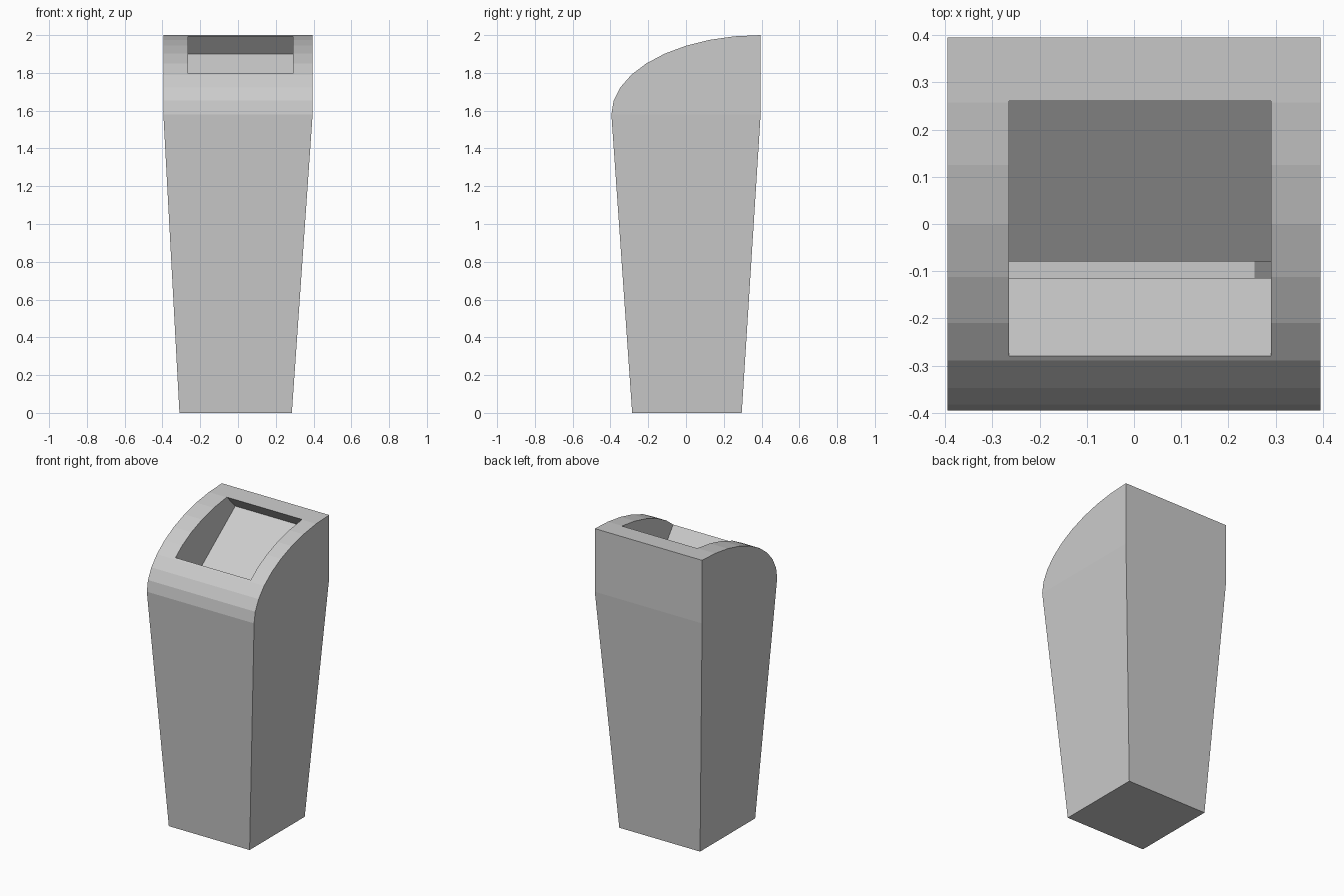
import bpy, bmesh
from math import sin, cos, radians

cube = bpy.data.objects.get("Cube")
if cube:
    bpy.data.objects.remove(cube, do_unlink=True)

grey = bpy.data.materials.new("plain grey")
grey.use_nodes = True
colour = (0.6, 0.6, 0.6, 1)
grey.diffuse_color = colour
grey.node_tree.nodes["Principled BSDF"].inputs["Base Color"].default_value = colour

RIM = 1.58     # height where the lid meets the bin
HALF = 0.395   # half width of the rim
WALL = 0.03


def finish(name, bm):
    bmesh.ops.recalc_face_normals(bm, faces=bm.faces)
    mesh = bpy.data.meshes.new(name)
    bm.to_mesh(mesh)
    bm.free()
    mesh.materials.append(grey)
    obj = bpy.data.objects.new(name, mesh)
    bpy.context.collection.objects.link(obj)
    return obj


def prism(name, profile, x0, x1):
    """Extrude a (y, z) profile along x."""
    bm = bmesh.new()
    face = bm.faces.new([bm.verts.new((x0, y, z)) for y, z in profile])
    side = bmesh.ops.extrude_face_region(bm, geom=[face])["geom"]
    moved = [v for v in side if isinstance(v, bmesh.types.BMVert)]
    bmesh.ops.translate(bm, verts=moved, vec=(x1 - x0, 0, 0))
    return finish(name, bm)


def ring(bm, x0, x1, y0, y1, z):
    return [bm.verts.new((x, y, z)) for x, y in ((x0, y0), (x1, y0), (x1, y1), (x0, y1))]


# Tapered hollow bin: outside floor, outer wall, rim, inner wall, inside floor
bm = bmesh.new()
inner = HALF - WALL
rings = [ring(bm, -0.31, 0.285, -0.285, 0.295, 0),
         ring(bm, -HALF, HALF, -HALF, HALF, RIM),
         ring(bm, -inner, inner, -inner, inner, RIM),
         ring(bm, -0.28, 0.255, -0.255, 0.265, WALL)]
for a, b in zip(rings, rings[1:]):
    for i in range(4):
        j = (i + 1) % 4
        bm.faces.new((a[i], a[j], b[j], b[i]))
bm.faces.new(rings[0])
bm.faces.new(rings[-1])
finish("bin_body", bm)

# Lid with a quarter-ellipse profile
arc = [(HALF - 2 * HALF * cos(radians(a)), RIM + 0.42 * sin(radians(a)))
       for a in range(0, 91, 10)]
lid = prism("curved_lid", arc + [(HALF, RIM)], -HALF, HALF)

# Tilted opening that breaks through the lid floor as a narrow slot
opening = prism("opening_cutter",
                [(-0.38, 1.93), (-0.102, 1.563), (0.35, 1.9), (0.2, 2.057)],
                -0.265, 0.29)
cut = lid.modifiers.new("opening", 'BOOLEAN')
cut.operation = 'DIFFERENCE'
cut.solver = 'EXACT'
cut.object = opening
bpy.context.view_layer.update()
graph = bpy.context.evaluated_depsgraph_get()
lid.data = bpy.data.meshes.new_from_object(lid.evaluated_get(graph))
lid.modifiers.clear()
bpy.data.objects.remove(opening, do_unlink=True)
